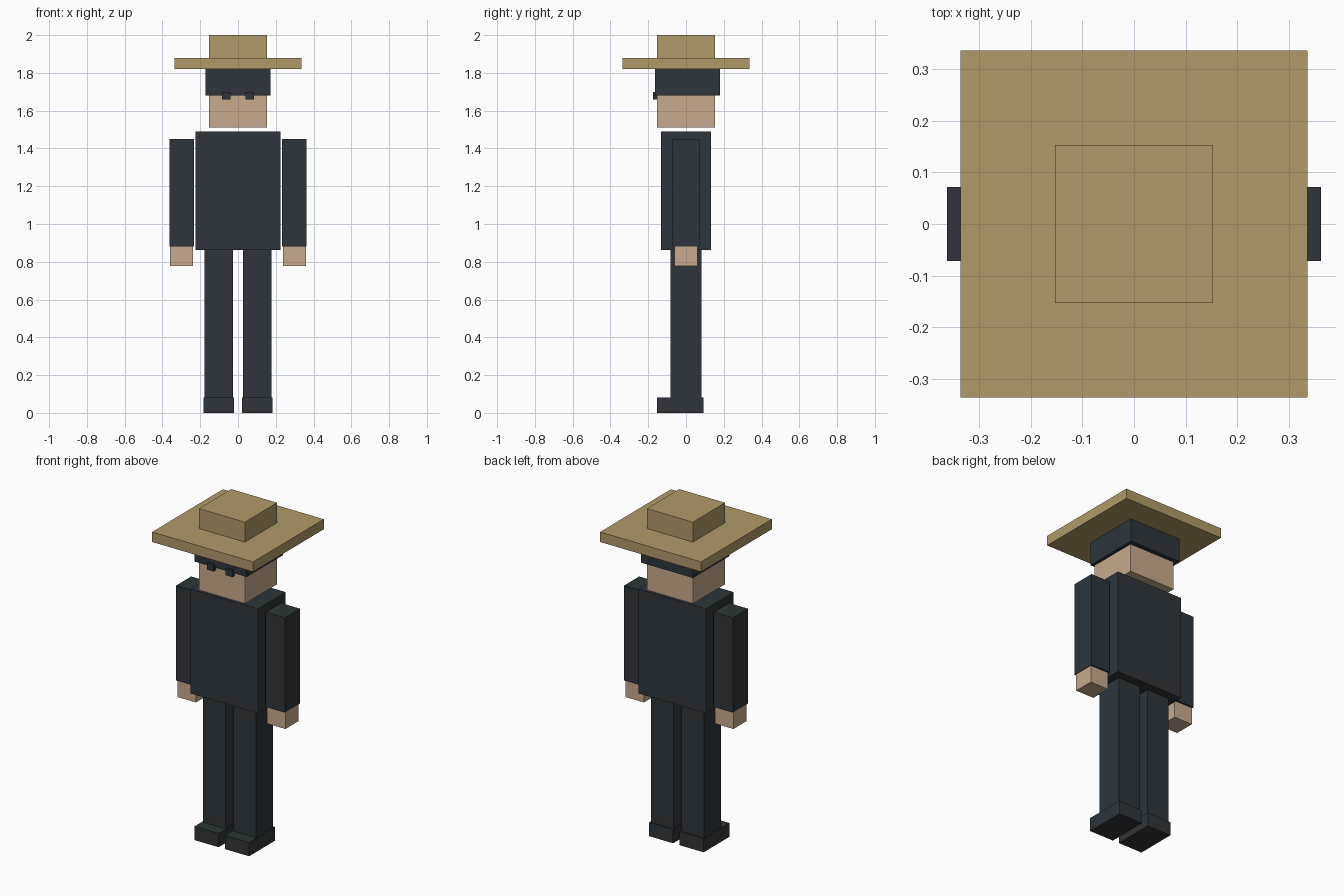
import bpy
from mathutils import Vector

cube = bpy.data.objects.get("Cube")
if cube:
    bpy.data.objects.remove(cube, do_unlink=True)


def make_material(name, rgb):
    mat = bpy.data.materials.new(name)
    mat.use_nodes = True
    colour = (*rgb, 1.0)
    mat.diffuse_color = colour
    mat.node_tree.nodes["Principled BSDF"].inputs["Base Color"].default_value = colour
    return mat


dark = make_material("dark_slate", (0.026, 0.036, 0.044))
straw = make_material("straw", (0.434, 0.323, 0.138))
skin = make_material("skin", (0.578, 0.407, 0.266))


def box(name, mat, x, y, z):
    """Box spanning the given (low, high) range on each axis."""
    low, high = Vector((x[0], y[0], z[0])), Vector((x[1], y[1], z[1]))
    bpy.ops.mesh.primitive_cube_add(size=1, location=(low + high) / 2)
    obj = bpy.context.object
    obj.name = obj.data.name = name
    obj.scale = high - low
    bpy.ops.object.transform_apply(location=False, rotation=False, scale=True)
    obj.data.materials.append(mat)
    return obj


def both(half):
    return (-half, half)


def pair(name, mat, x, y, z):
    """Left box at +x and its mirrored right twin."""
    box("left_" + name, mat, x, y, z)
    box("right_" + name, mat, (-x[1], -x[0]), y, z)


# Hat
box("hat_crown", straw, both(0.153), both(0.153), (1.88, 2.0))
box("hat_brim", straw, both(0.336), both(0.336), (1.82, 1.88))

# Head
box("hair", dark, both(0.173), (-0.164, 0.18), (1.68, 1.82))
box("head", skin, both(0.153), both(0.153), (1.51, 1.81))
pair("eye", dark, (0.04, 0.085), (-0.175, -0.14), (1.66, 1.7))

# Body
box("torso", dark, both(0.225), both(0.132), (0.862, 1.49))

# Arms
pair("arm", dark, (0.234, 0.362), both(0.072), (0.88, 1.45))
pair("hand", skin, (0.237, 0.359), both(0.062), (0.777, 0.89))

# Legs
pair("leg", dark, (0.027, 0.177), both(0.082), (0.04, 0.87))
pair("shoe", dark, (0.021, 0.182), (-0.154, 0.092), (0.0, 0.082))
